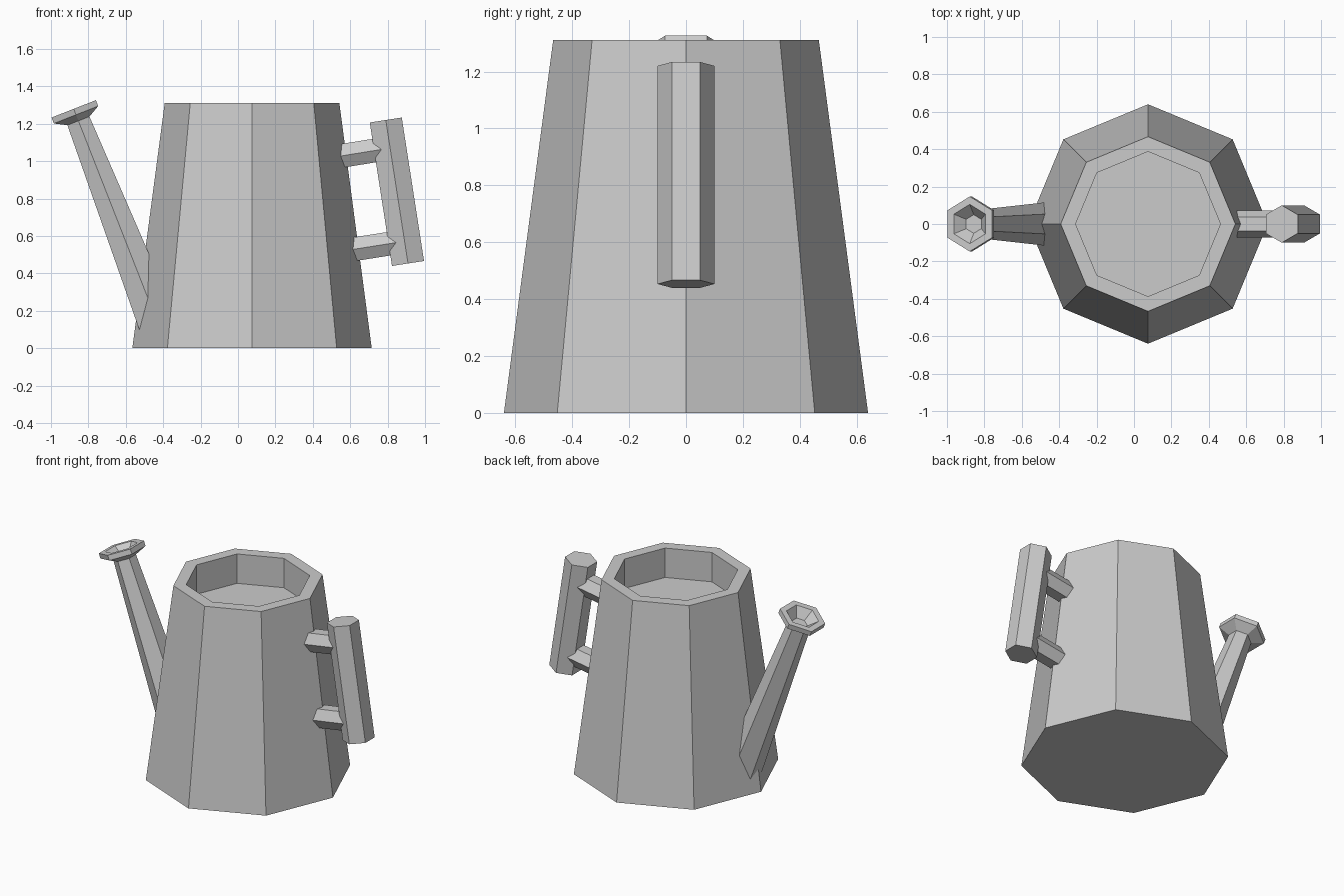
import bpy, bmesh, math
from mathutils import Vector

cube = bpy.data.objects.get("Cube")
if cube:
    bpy.data.objects.remove(cube, do_unlink=True)

grey = bpy.data.materials.new("grey_metal")
grey.use_nodes = True
COLOR = (0.6, 0.6, 0.6, 1)
grey.diffuse_color = COLOR
grey.node_tree.nodes["Principled BSDF"].inputs["Base Color"].default_value = COLOR


def faceted(name, sides, start, end, profile):
    """Sweep a polygon along start-end; profile holds (distance, radius) rings."""
    start = Vector(start)
    axis = (Vector(end) - start).normalized()
    u = Vector((0, 1, 0))          # one corner always points along y
    v = axis.cross(u)
    bm = bmesh.new()
    rings = []
    for dist, radius in profile:
        ring = []
        for i in range(sides):
            a = math.tau * i / sides
            ring.append(bm.verts.new(start + axis * dist + radius * (math.cos(a) * u + math.sin(a) * v)))
        rings.append(ring)
    for low, high in zip(rings, rings[1:]):
        for i in range(sides):
            j = (i + 1) % sides
            bm.faces.new((low[i], low[j], high[j], high[i]))
    bm.faces.new(rings[0][::-1])
    bm.faces.new(rings[-1])
    bmesh.ops.recalc_face_normals(bm, faces=bm.faces)
    mesh = bpy.data.meshes.new(name)
    bm.to_mesh(mesh)
    bm.free()
    mesh.materials.append(grey)
    obj = bpy.data.objects.new(name, mesh)
    bpy.context.collection.objects.link(obj)
    return obj


# Tapered octagonal can with a recessed opening
faceted("can_body", 8, (0.075, 0, 0), (0.075, 0, 1),
        [(0, 0.64), (1.31, 0.467), (1.31, 0.387), (1.11, 0.387)])

# Spout, widening towards the can, and its flared hollow head
neck, foot = Vector((-0.855, 0, 1.22)), Vector((-0.41, 0, 0.085))
faceted("spout", 6, neck, foot, [(0, 0.073), ((foot - neck).length, 0.123)])
faceted("spout_head", 6, neck, neck + (neck - foot),
        [(-0.005, 0.073), (0.03, 0.147), (0.064, 0.147), (0.064, 0.105), (0.005, 0.05)])

# Handle bar and the two brackets that hold it
top, bottom = Vector((0.79, 0, 1.22)), Vector((0.909, 0, 0.453))
faceted("handle_bar", 6, bottom, top, [(0, 0.1), ((top - bottom).length, 0.1)])
for name, start, end in (("upper_bracket", (0.49, 0, 1.018), (0.8, 0, 1.068)),
                         ("lower_bracket", (0.55, 0, 0.518), (0.88, 0, 0.57))):
    length = (Vector(end) - Vector(start)).length
    faceted(name, 6, start, end, [(0, 0.073), (length, 0.073)])
